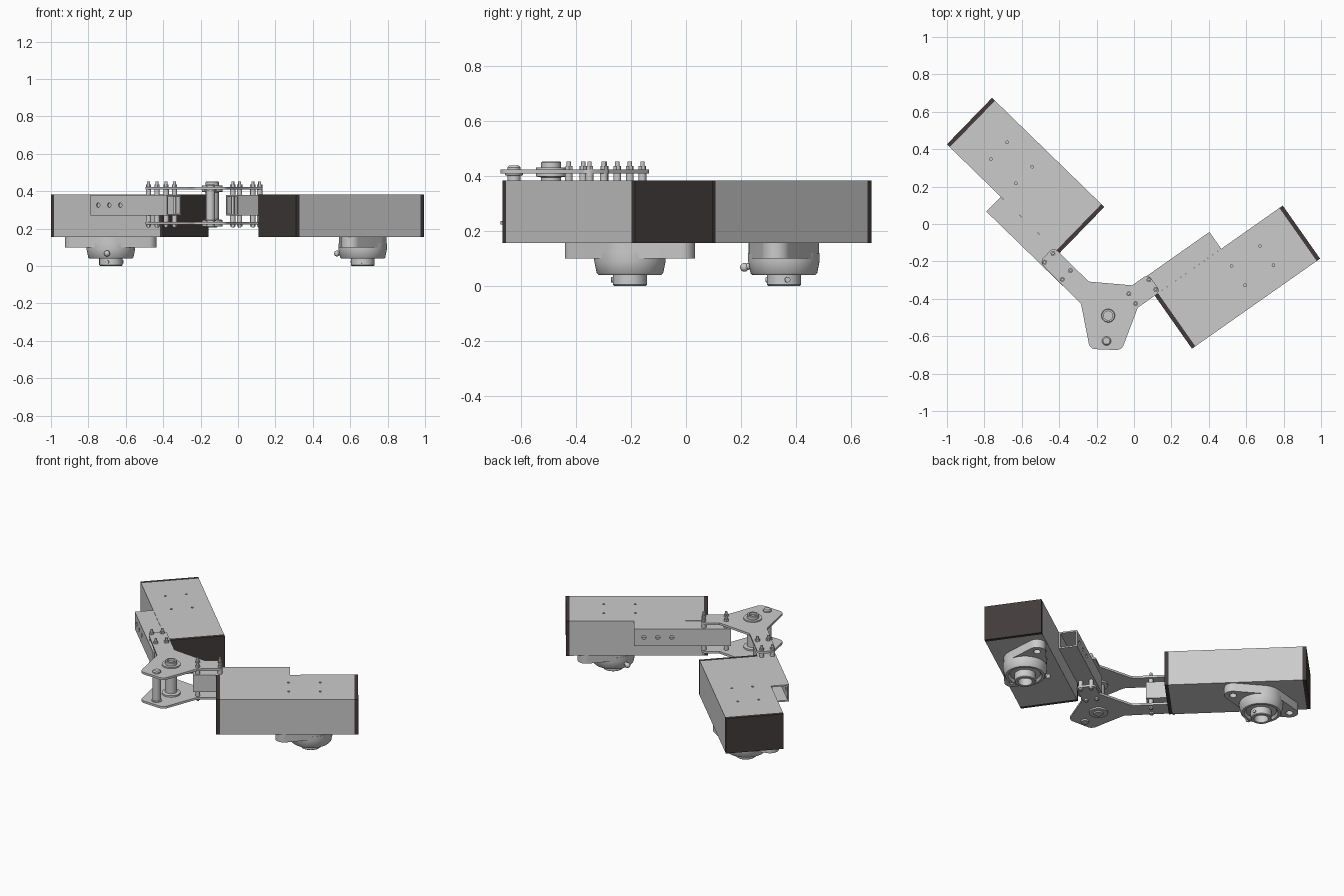
import bpy, bmesh
from math import radians, cos, sin, pi
from mathutils import Matrix, Vector

if "Cube" in bpy.data.objects:
    bpy.data.objects.remove(bpy.data.objects["Cube"])

HUB = Vector((-0.138, -0.49, 0))
dark = bpy.data.materials.new("dark_plastic")
dark.diffuse_color = (0.055, 0.043, 0.043, 1)
dark.use_nodes = True
dark.node_tree.nodes["Principled BSDF"].inputs["Base Color"].default_value = dark.diffuse_color


def finish(name, bm, mat=Matrix(), smooth=False):
    bmesh.ops.recalc_face_normals(bm, faces=bm.faces)
    me = bpy.data.meshes.new(name)
    bm.to_mesh(me)
    bm.free()
    ob = bpy.data.objects.new(name, me)
    bpy.context.collection.objects.link(ob)
    ob.matrix_world = mat
    if smooth:
        bpy.ops.object.select_all(action='DESELECT')
        ob.select_set(True)
        bpy.context.view_layer.objects.active = ob
        bpy.ops.object.shade_smooth_by_angle(angle=radians(35))
    return ob


def add_box(bm, lo, hi):
    lo, hi = Vector(lo), Vector(hi)
    m = Matrix.Translation((lo + hi) / 2) @ Matrix.Diagonal((*(hi - lo), 1))
    bmesh.ops.create_cube(bm, size=1, matrix=m)


def add_cyl(bm, p, q, r, seg=24):
    p, q = Vector(p), Vector(q)
    rot = (q - p).to_track_quat('Z', 'Y').to_matrix().to_4x4()
    bmesh.ops.create_cone(bm, cap_ends=True, segments=seg, radius1=r, radius2=r,
                          depth=(q - p).length, matrix=Matrix.Translation((p + q) / 2) @ rot)


def lathe(bm, profile, x=0, y=0, seg=48):
    vs = [bm.verts.new((x + r, y, z)) for r, z in profile]
    es = [bm.edges.new(e) for e in zip(vs, vs[1:])]
    bmesh.ops.spin(bm, geom=vs + es, cent=(x, y, 0), axis=(0, 0, 1), angle=2 * pi,
                   steps=seg, use_merge=True)


def prism(bm, pts, z0, z1):
    f = bm.faces.new([bm.verts.new((x, y, z0)) for x, y in pts])
    r = bmesh.ops.extrude_face_region(bm, geom=[f], use_keep_orig=True)
    bmesh.ops.translate(bm, vec=(0, 0, z1 - z0),
                        verts=[v for v in r['geom'] if isinstance(v, bmesh.types.BMVert)])


def drill(ob, holes):
    """Cut round holes (start, end, radius) given in the object's own space."""
    bm = bmesh.new()
    for h in holes:
        add_cyl(bm, *h, 16)
    cutter = finish("hole_cutter", bm, ob.matrix_world)
    cutter.hide_render = True
    mod = ob.modifiers.new("holes", 'BOOLEAN')
    mod.operation, mod.solver, mod.object = 'DIFFERENCE', 'EXACT', cutter
    bpy.context.view_layer.objects.active = ob
    bpy.ops.object.modifier_apply(modifier=mod.name)
    bpy.data.objects.remove(cutter)


def arm(side, angle, start):
    m = (Matrix.Translation(HUB) @ Matrix.Rotation(radians(angle), 4, 'Z')
         @ Matrix.Translation((start, 0, 0)))

    # square hollow tube
    h, t, zc, L = 0.055, 0.009, 0.325, 0.57
    bm = bmesh.new()
    rings = []
    for x, w in ((0, h), (L, h), (L, h - t), (0, h - t)):
        rings.append([bm.verts.new((x, a * w, zc + b * w))
                      for a, b in ((1, 1), (-1, 1), (-1, -1), (1, -1))])
    for i in range(4):
        a, b = rings[i], rings[(i + 1) % 4]
        for j in range(4):
            k = (j + 1) % 4
            bm.faces.new((a[j], a[k], b[k], b[j]))
    tube = finish(side + "_square_tube", bm, m)
    drill(tube, [((u, 0.03, zc), (u, 0.08, zc), 0.013) for u in (0.348, 0.43, 0.512)])

    # wide box with dark end caps
    x0, x1, y0, y1, c = 0.135, 0.972, -0.402, -0.0552, 0.022
    bm = bmesh.new()
    add_box(bm, (x0 + c, y0, 0.155), (x1 - c, y1, 0.382))
    box = finish(side + "_box", bm, m)
    drill(box, [((0.655 + sx * 0.093, -0.225 + sy * 0.0625, 0.35),
                 (0.655 + sx * 0.093, -0.225 + sy * 0.0625, 0.40), 0.007)
                for sx in (-1, 1) for sy in (-1, 1)])
    for nm, a in (("inner", x0), ("outer", x1 - c)):
        bm = bmesh.new()
        add_box(bm, (a, y0, 0.155), (a + c, y1, 0.382))
        finish(f"{side}_{nm}_end_cap", bm, m).data.materials.append(dark)

    # two-ear flange of the bearing
    mb = m @ Matrix.Translation((0.693, -0.2285, 0)) @ Matrix.Rotation(radians(36), 4, 'Z')
    bm = bmesh.new()
    for cx, r in ((0, 0.128), (0.195, 0.052), (-0.195, 0.052)):
        for i in range(48):
            a = 2 * pi * i / 48
            for z in (0.1, 0.155):
                bm.verts.new((cx + r * cos(a), r * sin(a), z))
    r = bmesh.ops.convex_hull(bm, input=bm.verts)
    bmesh.ops.delete(bm, geom=[v for v in bm.verts if not v.link_faces], context='VERTS')
    bmesh.ops.dissolve_limit(bm, angle_limit=0.01, verts=bm.verts, edges=bm.edges)
    flange = finish(side + "_bearing_flange", bm, mb, True)
    drill(flange, [((s * 0.195, 0, 0.08), (s * 0.195, 0, 0.15), 0.022) for s in (-1, 1)])

    # bearing housing with inner collar
    bm = bmesh.new()
    lathe(bm, [(0, 0.06), (0.042, 0.06), (0.042, 0), (0.058, 0), (0.062, 0.004), (0.062, 0.05),
               (0.09, 0.055), (0.1, 0.04), (0.115, 0.04), (0.121, 0.046), (0.13, 0.09),
               (0.13, 0.12), (0, 0.12)])
    bmesh.ops.remove_doubles(bm, verts=bm.verts, dist=1e-5)
    finish(side + "_bearing_housing", bm, mb, True)

    # grease nipple and collar set screws
    bm = bmesh.new()
    add_cyl(bm, (0, 0.11, 0.075), (0, 0.142, 0.068), 0.012, 12)
    bmesh.ops.create_uvsphere(bm, u_segments=16, v_segments=10, radius=0.016,
                              matrix=Matrix.Translation((0, 0.145, 0.067)))
    for a in (80, 200):
        d = Vector((cos(radians(a)), sin(radians(a)), 0))
        add_cyl(bm, d * 0.05 + Vector((0, 0, 0.022)), d * 0.068 + Vector((0, 0, 0.022)), 0.01, 12)
    finish(side + "_bearing_fittings", bm, mb, True)

    # through bolts with nuts and spacers
    bm = bmesh.new()
    for x in (0.027, 0.158):
        for y in (-0.032, 0.032):
            add_cyl(bm, (x, y, 0.205), (x, y, 0.452), 0.008, 12)
            add_cyl(bm, (x, y, 0.422), (x, y, 0.436), 0.014, 6)
            add_cyl(bm, (x, y, 0.211), (x, y, 0.222), 0.014, 6)
            for z0, z1 in ((0.38, 0.408), (0.236, 0.27)):
                add_cyl(bm, (x, y, z0), (x, y, z1), 0.014, 16)
    finish(side + "_arm_bolts", bm, m, True)


arm("right", 35.1, 0.13)
arm("left", 135.8, 0.285)

# upper and lower hub plates
outline = [(-0.505, -0.203), (-0.43, -0.123), (-0.242, -0.308), (-0.01, -0.328),
           (0.074, -0.268), (0.143, -0.36), (0.02, -0.448), (-0.066, -0.675),
           (-0.236, -0.668), (-0.283, -0.428)]
for name, z0, z1 in (("upper_hub_plate", 0.408, 0.422), ("lower_hub_plate", 0.222, 0.236)):
    bm = bmesh.new()
    prism(bm, outline, z0, z1)
    tips = [Vector(outline[i]) for i in (0, 1, 4, 5, 7, 8)]
    es = [e for e in bm.edges
          if (e.verts[0].co.xy - e.verts[1].co.xy).length < 1e-6
          and any((e.verts[0].co.xy - p).length < 1e-4 for p in tips)]
    bmesh.ops.bevel(bm, geom=es, offset=0.028, segments=6, profile=0.5, affect='EDGES')
    finish(name, bm, smooth=True)

# main pivot column with washers and socket heads
hx, hy = HUB.x, HUB.y
bm = bmesh.new()
lathe(bm, [(0, 0.205), (0.025, 0.205), (0.03, 0.212), (0.055, 0.212), (0.055, 0.246),
           (0.036, 0.25), (0.036, 0.394), (0.055, 0.397), (0.055, 0.43), (0.036, 0.43),
           (0.036, 0.448), (0.033, 0.451), (0.024, 0.451), (0.024, 0.436), (0, 0.436)], hx, hy)
bmesh.ops.remove_doubles(bm, verts=bm.verts, dist=1e-5)
finish("main_pivot", bm, smooth=True)

# small spacer pin near the plate tip
bm = bmesh.new()
lathe(bm, [(0, 0.212), (0.024, 0.212), (0.024, 0.24), (0.03, 0.24), (0.03, 0.244), (0.024, 0.246),
           (0.024, 0.4), (0.032, 0.402), (0.032, 0.408), (0.024, 0.41), (0.024, 0.43),
           (0.018, 0.437), (0, 0.437)], -0.147, -0.625, 32)
bmesh.ops.remove_doubles(bm, verts=bm.verts, dist=1e-5)
finish("spacer_pin", bm, smooth=True)
